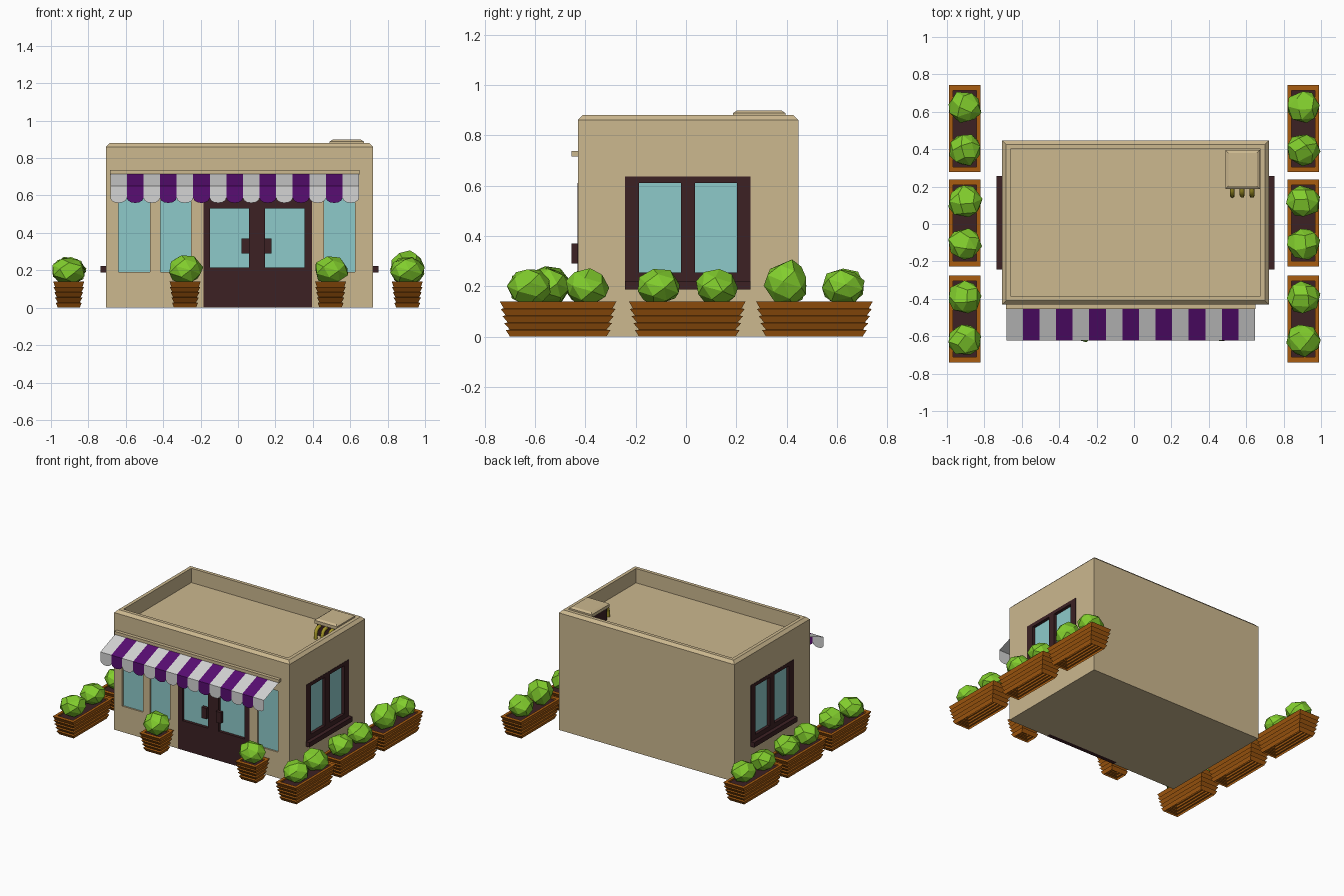
import bpy, bmesh, math, random
from mathutils import Vector

if "Cube" in bpy.data.objects:
    bpy.data.objects.remove(bpy.data.objects["Cube"])

random.seed(4)


def material(name, r, g, b):
    lin = lambda c: ((c / 255 + 0.055) / 1.055) ** 2.4 if c > 10 else c / 255 / 12.92
    m = bpy.data.materials.new(name)
    m.diffuse_color = (lin(r), lin(g), lin(b), 1)
    m.use_nodes = True
    m.node_tree.nodes["Principled BSDF"].inputs["Base Color"].default_value = m.diffuse_color
    return m


TAN = material("tan_plaster", 204, 184, 143)
BROWN = material("dark_brown", 60, 33, 36)
GLASS = material("pale_teal_glass", 141, 202, 202)
WHITE = material("awning_white", 212, 212, 212)
PURPLE = material("awning_purple", 88, 13, 114)
WOOD = material("orange_wood", 168, 92, 16)
LEAF = material("leaf_green", 130, 206, 45)
OLIVE = material("olive_pipe", 165, 150, 40)


def finish(name, bm, *mats):
    me = bpy.data.meshes.new(name)
    bm.to_mesh(me)
    bm.free()
    ob = bpy.data.objects.new(name, me)
    bpy.context.collection.objects.link(ob)
    for m in mats:
        me.materials.append(m)
    return ob


def add_box(bm, a, b):
    lo = [min(p, q) for p, q in zip(a, b)]
    hi = [max(p, q) for p, q in zip(a, b)]
    vs = bmesh.ops.create_cube(bm, size=1)["verts"]
    for v in vs:
        v.co = [lo[i] + (v.co[i] + 0.5) * (hi[i] - lo[i]) for i in range(3)]


def boxes(name, mat, pairs):
    bm = bmesh.new()
    for a, b in pairs:
        add_box(bm, a, b)
    return finish(name, bm, mat)


def rect_loft(name, mat, cx, cy, rings, cap_bottom=True, cap_top=True):
    """Stack of rectangles (half_x, half_y, z) joined into one surface."""
    bm = bmesh.new()
    loops = [[bm.verts.new((cx + sx * hx, cy + sy * hy, z))
              for sx, sy in ((-1, -1), (1, -1), (1, 1), (-1, 1))] for hx, hy, z in rings]
    for a, b in zip(loops, loops[1:]):
        for i in range(4):
            j = (i + 1) % 4
            bm.faces.new((a[i], a[j], b[j], b[i]))
    if cap_bottom:
        bm.faces.new(loops[0][::-1])
    if cap_top:
        bm.faces.new(loops[-1])
    return finish(name, bm, mat)


# Building body with bevelled parapet and sunken roof
BX, BY, HX, HY = 0.008, 0.008, 0.713, 0.438
body = rect_loft("building_body", TAN, BX, BY, [
    (HX, HY, 0), (HX, HY, 0.86), (HX - 0.02, HY - 0.02, 0.88),
    (HX - 0.045, HY - 0.045, 0.88), (HX - 0.045, HY - 0.045, 0.775)])


def on_wall(side, u, d, z):
    """Point on a wall: u along it, d outward from it."""
    if side == "front":
        return (u, BY - HY - d, z)
    s = 1 if side == "right" else -1
    return (BX + s * (HX + d), u, z)


def wall_box(side, u0, u1, z0, z1, d0, d1):
    return on_wall(side, u0, d0, z0), on_wall(side, u1, d1, z1)


# Openings: side, name, u0, u1, z0, z1, panes (u0, u1), pane z0, z1
framed = [("front", "front_door", -0.185, 0.395, 0, 0.61, [(-0.15, 0.06), (0.145, 0.355)], 0.215, 0.53)]
for s in ("right", "left"):
    framed.append((s, s + "_window", -0.243, 0.257, 0.187, 0.636,
                   [(-0.187, -0.02), (0.036, 0.203)], 0.255, 0.61))
shop_windows = [(-0.64, -0.47), (-0.415, -0.25), (0.46, 0.625)]
DEPTH = 0.03

cuts = [wall_box(s, u0, u1, z0 - (0.02 if z0 == 0 else 0), z1, -DEPTH, 0.05)
        for s, n, u0, u1, z0, z1, p, a, b in framed]
cuts += [wall_box("front", a, b, 0.19, 0.64, -0.02, 0.05) for a, b in shop_windows]
cutter = boxes("wall_cutter", TAN, cuts)
cutter.hide_render = True
mod = body.modifiers.new("openings", "BOOLEAN")
mod.operation, mod.object, mod.solver = "DIFFERENCE", cutter, "EXACT"
bpy.context.view_layer.objects.active = body
bpy.ops.object.modifier_apply(modifier=mod.name)
bpy.data.objects.remove(cutter)

# Frames and glass of the doors and side windows
for s, n, u0, u1, z0, z1, panes, pz0, pz1 in framed:
    edges = [u0] + [e for p in panes for e in p] + [u1]
    bars = [wall_box(s, edges[i], edges[i + 1], pz0, pz1, -DEPTH, 0.002) for i in (0, 2, 4)]
    bars += [wall_box(s, u0, u1, z0, pz0, -DEPTH, 0.002), wall_box(s, u0, u1, pz1, z1, -DEPTH, 0.002)]
    boxes(n + "_frame", BROWN, bars)
    boxes(n + "_glass", GLASS, [wall_box(s, a, b, pz0, pz1, -DEPTH, -0.02) for a, b in panes])
    if s != "front":
        boxes(n + "_sill", BROWN, [wall_box(s, u0, u1, z0, 0.222, 0, 0.03)])

boxes("shop_window_glass", GLASS,
      [wall_box("front", a, b, 0.19, 0.64, -0.021, -0.012) for a, b in shop_windows])
boxes("door_handles", BROWN, [wall_box("front", a, a + 0.042, 0.29, 0.37, 0, 0.025) for a in (0.02, 0.138)])

# Striped awning: thin sheet, sloped top and scalloped valance
boxes("awning_rail", TAN, [((-0.685, -0.455, 0.715), (0.65, -0.43, 0.737))])
bm = bmesh.new()
N, A0, W, SEG = 15, -0.683, 0.0887, 6
for i in range(N):
    x0, x1 = A0 + i * W, A0 + (i + 1) * W
    top = [bm.verts.new(p) for p in ((x0, -0.448, 0.715), (x1, -0.448, 0.715))]
    fold = [bm.verts.new(p) for p in ((x0, -0.622, 0.65), (x1, -0.622, 0.65))]
    hem = [bm.verts.new((x0 + W * (1 - math.cos(math.pi * k / SEG)) / 2, -0.622,
                         0.587 - 0.027 * math.sin(math.pi * k / SEG))) for k in range(SEG + 1)]
    for f in (bm.faces.new((top[0], fold[0], fold[1], top[1])),
              bm.faces.new([fold[0]] + hem + [fold[1]])):
        f.material_index = i % 2
finish("awning", bm, WHITE, PURPLE)

# Roof vent with lid and three bent pipes
rect_loft("vent_body", BROWN, 0.581, 0.291, [(0.08, 0.09, 0.77), (0.08, 0.09, 0.87)])
rect_loft("vent_lid", TAN, 0.581, 0.291, [(0.092, 0.104, 0.865), (0.092, 0.104, 0.888), (0.077, 0.089, 0.898)])
for i in range(3):
    x = 0.525 + 0.053 * i
    cu = bpy.data.curves.new("vent_pipe", "CURVE")
    cu.dimensions, cu.bevel_depth, cu.bevel_resolution = "3D", 0.013, 2
    sp = cu.splines.new("POLY")
    path = [(0.21, 0.85), (0.18, 0.848), (0.162, 0.835), (0.154, 0.812), (0.153, 0.77)]
    sp.points.add(len(path) - 1)
    for p, (y, z) in zip(sp.points, path):
        p.co = (x, y, z, 1)
    cu.materials.append(OLIVE)
    bpy.context.collection.objects.link(bpy.data.objects.new("vent_pipe_%d" % (i + 1), cu))


def planter(name, cx, cy, hx, hy):
    """Slatted open-bottomed trough: saw-tooth sides, rim and soil."""
    rings, n, h = [], 5, 0.14
    for i in range(n):
        t0, t1 = i / n, (i + 1) / n
        lo, hi = 0.024 * (1 - t0), 0.020 * (1 - t1)
        rings.append((hx - lo, hy - 1.7 * lo, h * t0))
        rings.append((hx - hi, hy - 1.7 * hi, h * t1 - (0 if i == n - 1 else 0.002)))
        if i < n - 1:
            rings[-1] = (hx - hi + 0.002, hy - 1.7 * hi + 0.003, rings[-1][2])
    for k in range(2, len(rings), 2):      # undercut each slat's foot
        rings[k] = (rings[k][0] - 0.005, rings[k][1] - 0.008, rings[k][2])
    rings += [(hx - 0.02, hy - 0.028, h), (hx - 0.02, hy - 0.028, h - 0.02)]
    rect_loft(name, WOOD, cx, cy, rings, False, False)
    boxes(name + "_soil", BROWN, [((cx - hx + 0.02, cy - hy + 0.028, 0.122),
                                   (cx + hx - 0.02, cy + hy - 0.028, 0.13))])


def bush(name, x, y, top):
    """Faceted shrub: hull of jittered points on a ball."""
    bm = bmesh.new()
    n, turn = 22, random.uniform(0, 6)
    rz = (top - 0.125) / 2
    for i in range(n):
        c = 1 - 2 * (i + 0.5) / n
        s = math.sqrt(1 - c * c)
        a = i * 2.39996 + turn
        r = random.uniform(0.97, 1.08)
        bm.verts.new(Vector((x + 0.09 * r * s * math.cos(a), y + 0.086 * r * s * math.sin(a),
                             0.125 + rz + rz * r * c)))
    bmesh.ops.convex_hull(bm, input=bm.verts[:])
    bmesh.ops.dissolve_limit(bm, angle_limit=math.radians(14), verts=bm.verts[:], edges=bm.edges[:])
    bmesh.ops.recalc_face_normals(bm, faces=bm.faces[:])
    finish(name, bm, LEAF)


# Rows of planters on both sides, two shrubs each
for s, side in ((-1, "left"), (1, "right")):
    for k, cy in enumerate((-0.508, 0.005, 0.51)):
        planter("%s_planter_%d" % (side, k + 1), s * 0.905, cy, 0.083, 0.232)
        for j, dy in enumerate((-0.112, 0.115)):
            tall = 0.305 if (s, k, j) == (1, 2, 0) else 0.27
            bush("%s_shrub_%d" % (side, 2 * k + j + 1), s * 0.905, cy + dy, tall)

# Square pots beside the door
for side, x, top in (("left", -0.283, 0.285), ("right", 0.495, 0.275)):
    planter("door_pot_" + side, x, -0.54, 0.083, 0.083)
    bush("door_shrub_" + side, x + 0.003, -0.545, top)
